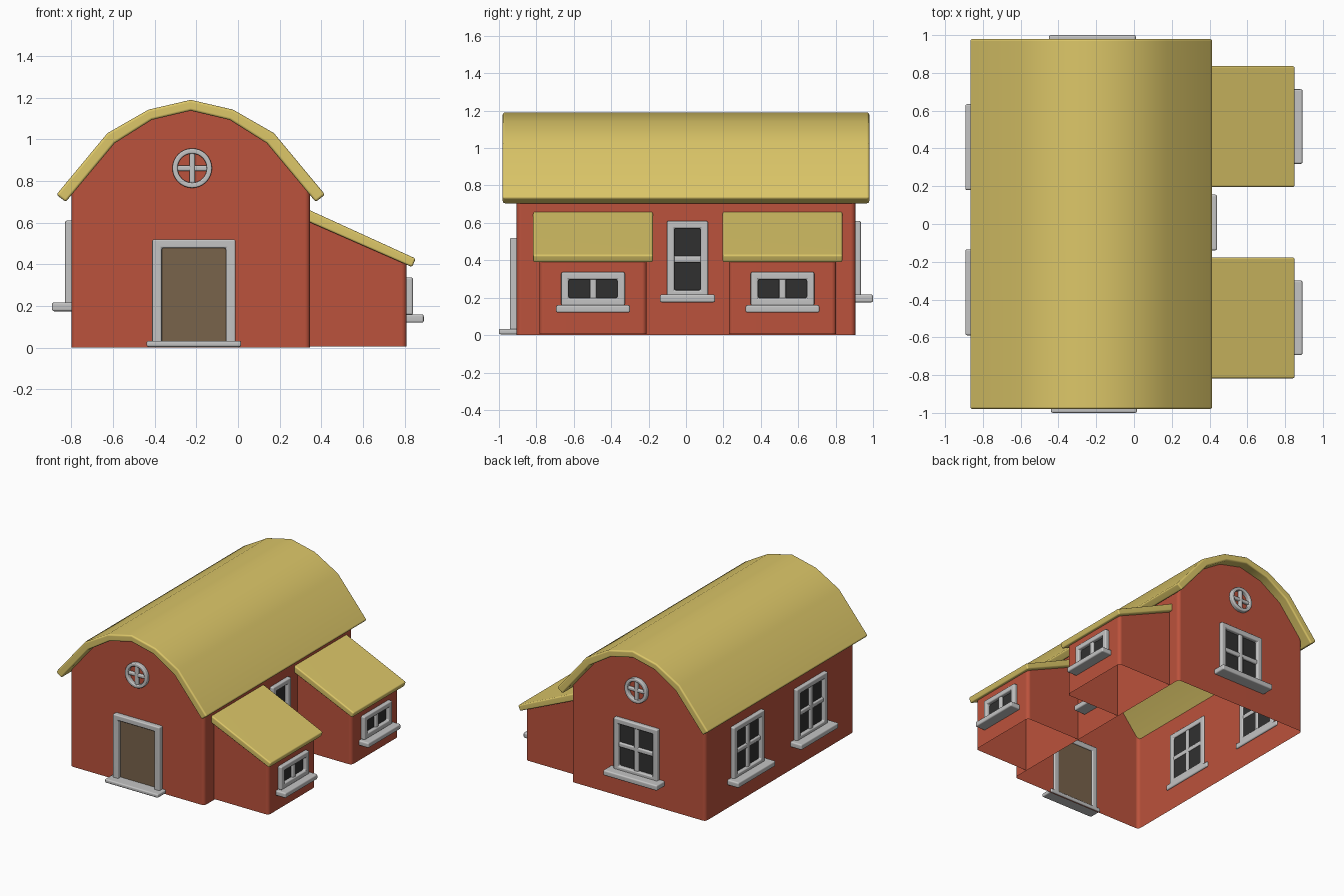
import bpy, bmesh, math
from mathutils import Matrix, Vector

if "Cube" in bpy.data.objects:
    bpy.data.objects.remove(bpy.data.objects["Cube"])


def material(name, rgb):
    m = bpy.data.materials.new(name)
    m.diffuse_color = (*rgb, 1)
    m.use_nodes = True
    m.node_tree.nodes["Principled BSDF"].inputs["Base Color"].default_value = m.diffuse_color
    return m


RED = material("barn red", (0.50, 0.085, 0.045))
YELLOW = material("straw yellow", (0.72, 0.57, 0.14))
GREY = material("light grey trim", (0.55, 0.55, 0.55))
DARK = material("dark glass", (0.03, 0.03, 0.03))
BROWN = material("door brown", (0.19, 0.125, 0.07))

CX = -0.227                                   # centre line of the barn
X0, X1, Y1 = -0.80, 0.345, 0.905              # wall planes


def bevel_sharp(bm, size, segs=3):
    bmesh.ops.recalc_face_normals(bm, faces=bm.faces)
    edges = [e for e in bm.edges if len(e.link_faces) == 2 and e.calc_face_angle() > 0.8]
    bmesh.ops.bevel(bm, geom=edges, offset=size, segments=segs, profile=0.5,
                    affect='EDGES', clamp_overlap=True)


def finish(bm, name, mat, matrix=None):
    me = bpy.data.meshes.new(name)
    bm.to_mesh(me)
    bm.free()
    me.materials.append(mat)
    ob = bpy.data.objects.new(name, me)
    bpy.context.collection.objects.link(ob)
    if matrix:
        ob.matrix_world = matrix
    bpy.ops.object.select_all(action='DESELECT')
    ob.select_set(True)
    bpy.context.view_layer.objects.active = ob
    bpy.ops.object.shade_smooth_by_angle(angle=math.radians(40))
    w = ob.modifiers.new("even normals", 'WEIGHTED_NORMAL')
    w.keep_sharp = True
    return ob


def prism(bm, profile, ya, yb):
    """Extrude an x-z outline from ya to yb."""
    a = [bm.verts.new((x, ya, z)) for x, z in profile]
    b = [bm.verts.new((x, yb, z)) for x, z in profile]
    n = len(a)
    for i in range(n):
        j = (i + 1) % n
        bm.faces.new((a[i], a[j], b[j], b[i]))
    bm.faces.new(a)
    bm.faces.new(b[::-1])
    bmesh.ops.recalc_face_normals(bm, faces=bm.faces)


def box(bm, x, y, z):
    prism(bm, [(x[0], z[0]), (x[1], z[0]), (x[1], z[1]), (x[0], z[1])], *y)


def ring(bm, outer, inner, ya, yb):
    """Closed frame between two x-z outlines."""
    n = len(outer)
    loops = [[bm.verts.new((x, y, z)) for x, z in pts]
             for pts, y in ((outer, ya), (outer, yb), (inner, yb), (inner, ya))]
    for k in range(4):
        p, q = loops[k], loops[(k + 1) % 4]
        for i in range(n):
            j = (i + 1) % n
            bm.faces.new((p[i], p[j], q[j], q[i]))


def rect(w, z0, z1):
    return [(-w / 2, z0), (w / 2, z0), (w / 2, z1), (-w / 2, z1)]


def on_wall(x, y, turn):
    return Matrix.Translation((x, y, 0)) @ Matrix.Rotation(math.radians(turn), 4, 'Z')


def shell(name, profile, ya, yb, rounded, drop):
    """Open wall shell: round chosen upright edges, remove unwanted faces."""
    bm = bmesh.new()
    prism(bm, profile, ya, yb)
    edges = [e for e in bm.edges
             if abs(e.verts[0].co.x - e.verts[1].co.x) < 1e-4
             and abs(e.verts[0].co.y - e.verts[1].co.y) < 1e-4
             and rounded(e.verts[0].co.x)]
    bmesh.ops.bevel(bm, geom=edges, offset=0.025, segments=4, profile=0.5, affect='EDGES')
    bm.normal_update()
    bmesh.ops.delete(bm, geom=[f for f in bm.faces if drop(f.normal)], context='FACES')
    finish(bm, name, RED)


# Main barn walls: gambrel gables, open under the roof and at the floor
half = [(0.573, 0.74), (0.365, 0.992), (0.187, 1.102)]
wall = [(CX + 0.573, 0)] + [(CX + x, z) for x, z in half] + [(CX, 1.147)] \
    + [(CX - x, z) for x, z in half[::-1]] + [(CX - 0.573, 0)]
shell("barn_walls", wall, -Y1, Y1, lambda x: True, lambda n: abs(n.z) > 0.1)

# Main gambrel roof
out = [(0.645, 0.735), (0.40, 1.03), (0.203, 1.143)]
inn = [(0.60, 0.70), (0.365, 0.982), (0.187, 1.094)]
roof = [(CX - x, z) for x, z in out] + [(CX, 1.19)] + [(CX + x, z) for x, z in out[::-1]] \
    + [(CX + x, z) for x, z in inn] + [(CX, 1.138)] + [(CX - x, z) for x, z in inn[::-1]]
bm = bmesh.new()
prism(bm, roof, -0.98, 0.98)
bevel_sharp(bm, 0.012)
finish(bm, "main_roof", YELLOW)


def window(name, place, w, z0, z1, border, cols, rows, sill_w, sill_z, sill_out, bar=0.035):
    iw, a, b = w - 2 * border, z0 + border, z1 - border
    bm = bmesh.new()
    ring(bm, rect(w, z0, z1), rect(iw, a, b), 0.01, -0.03)
    for i in range(1, cols):
        c = -iw / 2 + iw * i / cols
        box(bm, (c - bar / 2, c + bar / 2), (0.005, -0.022), (a - 0.01, b + 0.01))
    for i in range(1, rows):
        c = a + (b - a) * i / rows
        box(bm, (-iw / 2 - 0.01, iw / 2 + 0.01), (0.005, -0.02), (c - bar / 2, c + bar / 2))
    bevel_sharp(bm, 0.009)
    finish(bm, name + "_frame", GREY, place)
    bm = bmesh.new()
    box(bm, (-iw / 2 - 0.01, iw / 2 + 0.01), (0.001, -0.004), (a - 0.01, b + 0.01))
    finish(bm, name + "_glass", DARK, place)
    bm = bmesh.new()
    box(bm, (-sill_w / 2, sill_w / 2), (0.01, -sill_out), sill_z)
    bevel_sharp(bm, 0.01)
    finish(bm, name + "_sill", GREY, place)


# Two lean-to sheds on the right side, each with roof and low window
for tag, yc in (("front", -0.497), ("back", 0.516)):
    shell(tag + "_shed_walls", [(X1 - 0.01, 0.005), (0.81, 0.005), (0.81, 0.412), (X1 - 0.01, 0.618)],
          yc - 0.287, yc + 0.287, lambda x: x > 0.5,
          lambda n: abs(n.z) > 0.1 or n.x < -0.9)
    bm = bmesh.new()
    prism(bm, [(0.338, 0.663), (0.853, 0.428), (0.836, 0.387), (0.338, 0.605)],
          yc - 0.32, yc + 0.32)
    bevel_sharp(bm, 0.01)
    finish(bm, tag + "_shed_roof", YELLOW)
    window(tag + "_shed_window", on_wall(0.81, yc, 90), 0.34, 0.158, 0.337, 0.04, 2, 1,
           0.395, (0.12, 0.16), 0.082)

# Tall windows: one between the sheds, two on the left, one at the back
window("right_window", on_wall(X1, 0.008, 90), 0.22, 0.20, 0.61, 0.04, 1, 2,
       0.295, (0.175, 0.217), 0.095)
for tag, yc in (("front", -0.362), ("back", 0.407)):
    window(tag + "_left_window", on_wall(X0, yc, -90), 0.375, 0.20, 0.61, 0.042, 2, 2,
           0.455, (0.175, 0.217), 0.093)
window("back_window", on_wall(-0.22, Y1, 180), 0.375, 0.20, 0.61, 0.042, 2, 2,
       0.46, (0.175, 0.217), 0.095)

# Round gable ornaments with a cross, front and back
for tag, y, turn in (("front", -Y1, 0), ("back", Y1, 180)):
    circle = lambda r: [(r * math.cos(math.tau * i / 32), 0.862 + r * math.sin(math.tau * i / 32))
                        for i in range(32)]
    bm = bmesh.new()
    ring(bm, circle(0.095), circle(0.07), 0.01, -0.03)
    box(bm, (-0.013, 0.013), (0.005, -0.022), (0.785, 0.939))
    box(bm, (-0.077, 0.077), (0.005, -0.02), (0.849, 0.875))
    bevel_sharp(bm, 0.007)
    finish(bm, tag + "_round_window", GREY, on_wall(-0.22, y, turn))

# Front door with frame and step
door = on_wall(-0.212, -Y1, 0)
bm = bmesh.new()
ring(bm, rect(0.40, 0.005, 0.52), rect(0.308, 0.022, 0.478), 0.01, -0.037)
bevel_sharp(bm, 0.009)
finish(bm, "door_frame", GREY, door)
bm = bmesh.new()
box(bm, (-0.165, 0.165), (0.001, -0.006), (0.01, 0.49))
finish(bm, "door", BROWN, door)
bm = bmesh.new()
box(bm, (-0.227, 0.227), (0.01, -0.095), (0.004, 0.033))
bevel_sharp(bm, 0.009)
finish(bm, "door_step", GREY, door)
